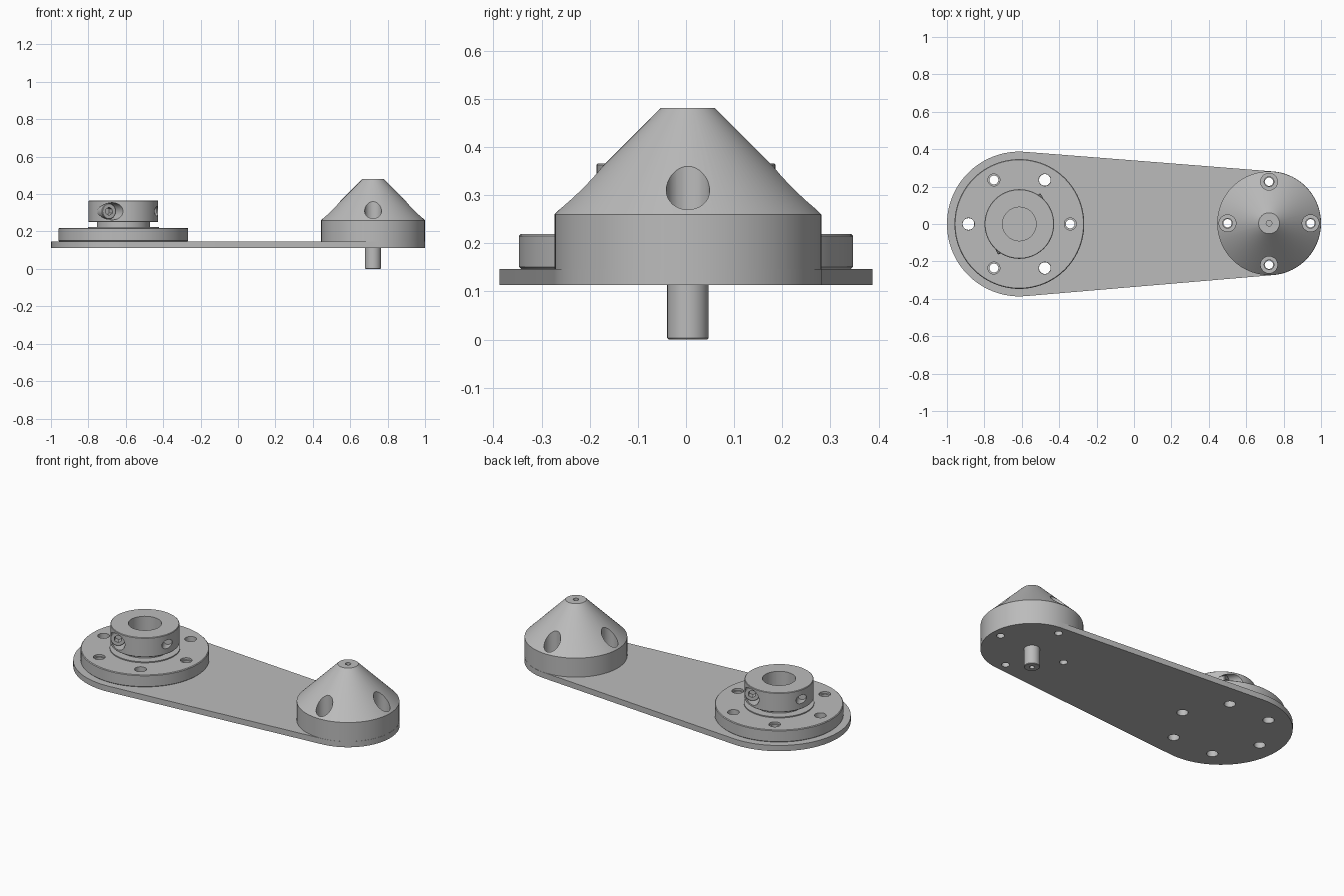
import bpy, bmesh
from math import sin, cos, pi, acos, radians
from mathutils import Vector

cube = bpy.data.objects.get("Cube")
if cube:
    bpy.data.objects.remove(cube, do_unlink=True)

mat = bpy.data.materials.new("plain grey metal")
mat.use_nodes = True
GREY = (0.5, 0.5, 0.5, 1)
mat.diffuse_color = GREY
mat.node_tree.nodes["Principled BSDF"].inputs["Base Color"].default_value = GREY

HUB = Vector((-0.613, 0, 0))
TIP = Vector((0.722, 0.004, 0))
PLATE_LOW, PLATE_TOP = 0.113, 0.147
Z = Vector((0, 0, 1))
# Clamp directions: U runs along the slit, V along the screws and keyway
U = Vector((cos(radians(28)), sin(radians(28)), 0))
V = Vector((U.y, -U.x, 0))


def finish(name, bm):
    bmesh.ops.recalc_face_normals(bm, faces=bm.faces)
    me = bpy.data.meshes.new(name)
    bm.to_mesh(me)
    bm.free()
    me.materials.append(mat)
    ob = bpy.data.objects.new(name, me)
    bpy.context.collection.objects.link(ob)
    return ob


def lathe(name, profile, centre, axis=Z, seg=72):
    """Solid of revolution from (radius, height) pairs, capped at both ends."""
    bm = bmesh.new()
    turn = Z.rotation_difference(axis)
    rings = [[bm.verts.new(centre + turn @ Vector((r * cos(2 * pi * i / seg), r * sin(2 * pi * i / seg), h)))
              for i in range(seg)] for r, h in profile]
    for a, b in zip(rings, rings[1:]):
        for i in range(seg):
            j = (i + 1) % seg
            bm.faces.new((a[i], a[j], b[j], b[i]))
    bm.faces.new(rings[0])
    bm.faces.new(rings[-1])
    return finish(name, bm)


def rod(centre, r, low, high, axis=Z, seg=32, name="cutter"):
    return lathe(name, [(r, low), (r, high)], centre, axis, seg)


def bar(u0, u1, v0, v1, z0, z1):
    """Box aligned with the clamp directions about the hub."""
    bm = bmesh.new()
    bmesh.ops.create_cube(bm, size=1)
    for v in bm.verts:
        x, y, z = (c + 0.5 for c in v.co)
        v.co = HUB + U * (u0 + x * (u1 - u0)) + V * (v0 + y * (v1 - v0)) + Z * (z0 + z * (z1 - z0))
    return finish("cutter", bm)


def cut(ob, cutters):
    for c in cutters:
        c.hide_render = True
        mod = ob.modifiers.new("cut", "BOOLEAN")
        mod.operation, mod.solver, mod.object = "DIFFERENCE", "EXACT", c
        me = bpy.data.meshes.new_from_object(ob.evaluated_get(bpy.context.evaluated_depsgraph_get()))
        ob.modifiers.clear()
        ob.data = me
        bpy.data.objects.remove(c, do_unlink=True)


def around(centre, radius, count):
    return [centre + Vector((cos(2 * pi * i / count), sin(2 * pi * i / count), 0)) * radius
            for i in range(count)]


flange_holes = around(HUB, 0.272, 6)
cone_holes = around(TIP, 0.222, 4)

# Tapered arm plate: two arcs joined by tangents
R_BIG, R_SMALL = 0.387, 0.278
tangent = acos((R_BIG - R_SMALL) / (TIP - HUB).length)
bm = bmesh.new()
outline = []
for centre, r, start, end in ((TIP, R_SMALL, -tangent, tangent),
                              (HUB, R_BIG, tangent, 2 * pi - tangent)):
    for i in range(49):
        a = start + (end - start) * i / 48
        outline.append(bm.verts.new(centre + Vector((r * cos(a), r * sin(a), PLATE_LOW))))
base = bm.faces.new(outline)
extruded = bmesh.ops.extrude_face_region(bm, geom=[base])["geom"]
bmesh.ops.translate(bm, vec=Z * (PLATE_TOP - PLATE_LOW),
                    verts=[g for g in extruded if isinstance(g, bmesh.types.BMVert)])
plate = finish("arm_plate", bm)
cut(plate, [rod(p, 0.031, 0.05, 0.2) for p in flange_holes] +
    [rod(p, 0.022, 0.05, 0.2) for p in cone_holes])

# Flange with neck and split clamp collar
hub = lathe("flange_hub", [(0.343, PLATE_TOP), (0.347, 0.151), (0.347, 0.215), (0.343, 0.219),
                           (0.19, 0.219), (0.19, 0.225), (0.142, 0.225), (0.142, 0.25),
                           (0.183, 0.25), (0.186, 0.253), (0.186, 0.363), (0.183, 0.366)], HUB, seg=96)
SCREW_Z, SCREW_OFF = 0.308, 0.135
cutters = [rod(HUB, 0.09, 0.1, 0.5, seg=48),
           bar(-0.028, 0.028, 0.05, 0.113, 0.1, 0.5),
           bar(-0.3, 0.3, -0.008, 0.008, 0.24, 0.5)]
for i, p in enumerate(flange_holes):
    if i % 2:
        cutters.append(rod(p, 0.032, 0.1, 0.3))
    else:
        cutters += [rod(p, 0.024, 0.1, 0.3), rod(p, 0.032, 0.207, 0.3)]
screws = [(HUB + U * s * SCREW_OFF + Z * SCREW_Z, V * -s) for s in (-1, 1)]
for p, d in screws:
    cutters += [rod(p, 0.046, 0.012, 0.3, d), rod(p, 0.025, -0.3, 0.1, d)]
cut(hub, cutters)

# Clamp screws with hexagonal sockets
for side, (p, d) in zip(("right", "left"), screws):
    screw = lathe("clamp_screw_" + side, [(0.0235, -0.08), (0.0235, 0.013), (0.042, 0.013),
                                          (0.042, 0.088), (0.039, 0.092)], p, d, 32)
    cut(screw, [rod(p, 0.022, 0.055, 0.2, d, 6)])

# Conical knob with counterbored bolt holes
cone = lathe("cone_knob", [(0.277, PLATE_TOP), (0.277, 0.26), (0.056, 0.481)], TIP, seg=96)
cutters = [rod(TIP, 0.015, 0.44, 0.6)]
for p in cone_holes:
    cutters += [rod(p, 0.045, 0.2, 0.6), rod(p, 0.026, 0.1, 0.3)]
cut(cone, cutters)

# Pin below the knob
pin = lathe("lower_pin", [(0.04, 0), (0.043, 0.003), (0.043, 0.14)], TIP, seg=48)
cut(pin, [rod(TIP, 0.014, -0.1, 0.04)])

# Smooth round walls, keep edges crisp
for ob in bpy.context.scene.objects:
    ob.select_set(ob.type == "MESH")
bpy.context.view_layer.objects.active = plate
bpy.ops.object.shade_smooth_by_angle(angle=radians(30))
